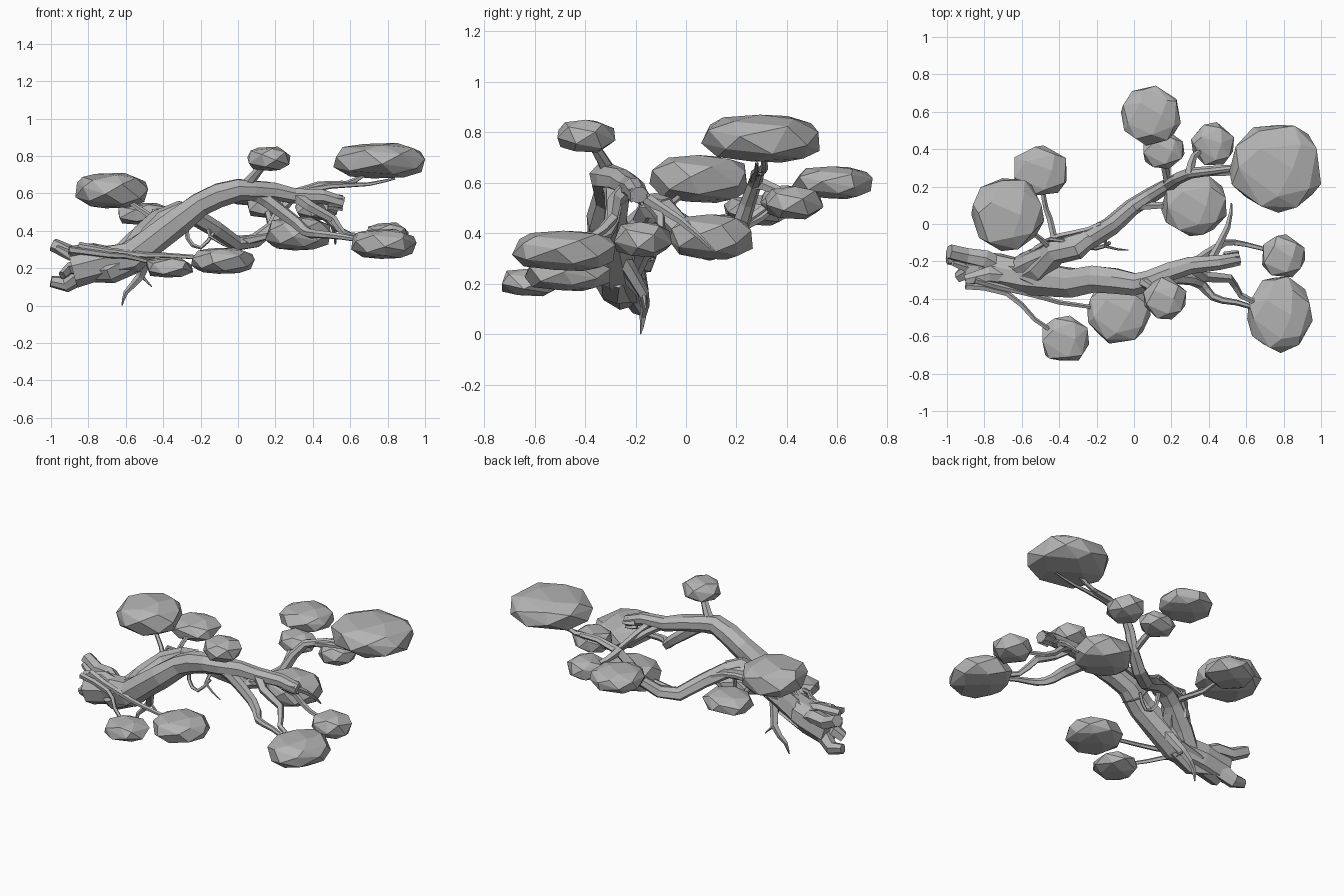
import bpy
import bmesh
import math
import random
from mathutils import Vector

random.seed(4)

cube = bpy.data.objects.get("Cube")
if cube:
    bpy.data.objects.remove(cube, do_unlink=True)

grey = bpy.data.materials.new("plain grey")
grey.use_nodes = True
grey.diffuse_color = (.46, .46, .46, 1)
grey.node_tree.nodes["Principled BSDF"].inputs["Base Color"].default_value = grey.diffuse_color


def finish(name, bm):
    """Turn a bmesh into a flat shaded object."""
    bmesh.ops.recalc_face_normals(bm, faces=bm.faces[:])
    mesh = bpy.data.meshes.new(name)
    bm.to_mesh(mesh)
    bm.free()
    mesh.materials.append(grey)
    obj = bpy.data.objects.new(name, mesh)
    bpy.context.scene.collection.objects.link(obj)


def add_bends(path, wobble):
    """Insert a slightly crooked point on the smooth curve between each pair of points."""
    points = [Vector(p) for p in path]
    bent = [points[0]]
    for i in range(len(points) - 1):
        before = points[max(i - 1, 0)]
        here, there = points[i], points[i + 1]
        after = points[min(i + 2, len(points) - 1)]
        middle = (9 * (here + there) - before - after) / 16
        crook = Vector([random.uniform(-wobble, wobble) for _ in range(3)])
        bent += [middle + crook, there]
    return bent


def limb(name, path, start=.02, end=.01, sides=5, rough=.12):
    """Tapering faceted tube along a crooked path, with ridges running lengthwise."""
    points = add_bends(path, end / 2)
    last = len(points) - 1
    ridges = [1 + random.uniform(-rough, rough) for _ in range(sides)]
    bm = bmesh.new()
    rings = []
    normal = Vector((.1, .2, 1))
    for i, point in enumerate(points):
        tangent = (points[min(i + 1, last)] - points[max(i - 1, 0)]).normalized()
        normal = normal - tangent * normal.dot(tangent)
        if normal.length < .05:
            normal = tangent.orthogonal()
        normal.normalize()
        across = tangent.cross(normal)
        radius = start + (end - start) * i / last
        ring = []
        for side, ridge in enumerate(ridges):
            angle = math.tau * side / sides
            reach = radius * ridge * (1 + random.uniform(-rough, rough) / 2)
            offset = normal * math.cos(angle) + across * math.sin(angle)
            ring.append(bm.verts.new(point + offset * reach))
        rings.append(ring)
    for ring, following in zip(rings, rings[1:]):
        for k in range(sides):
            n = (k + 1) % sides
            bm.faces.new((ring[k], ring[n], following[n], following[k]))
    bm.faces.new(rings[0])
    bm.faces.new(rings[-1])
    finish(name, bm)


def foliage(name, centre, width, depth, height):
    """Faceted pad: hull of points spiralled over a squashed ball; returns its centre."""
    size = Vector((width, depth, height))
    count = 20 if width < .3 else 28
    spread = []
    for i in range(count):
        z = 1 - (2 * i + 1) / count
        angle = i * math.pi * (3 - math.sqrt(5)) + random.uniform(-.2, .2)
        flat = math.sqrt(1 - z * z) ** .8
        rise = math.copysign(abs(z) ** .75, z)
        spread.append(Vector((flat * math.cos(angle), flat * math.sin(angle), rise)))
    # Fit the jittered points to the pad's size
    for axis in range(3):
        values = [p[axis] for p in spread]
        low, high = min(values), max(values)
        for p in spread:
            p[axis] = centre[axis] + size[axis] * ((p[axis] - low) / (high - low) - .5)
    bm = bmesh.new()
    for p in spread:
        bm.verts.new(p)
    bmesh.ops.convex_hull(bm, input=bm.verts[:])
    bmesh.ops.dissolve_limit(bm, angle_limit=math.radians(9), verts=bm.verts[:], edges=bm.edges[:])
    finish(name, bm)
    return Vector(centre)


# Foliage pads
large_pad = foliage("foliage_large", (.755, .295, .775), width=.49, depth=.47, height=.19)
back_pad = foliage("foliage_back", (.09, .58, .6), width=.32, depth=.32, height=.13)
back_small_pad = foliage("foliage_back_small", (.16, .39, .53), width=.22, depth=.19, height=.12)
back_left_pad = foliage("foliage_back_left", (.42, .43, .52), width=.23, depth=.23, height=.13)
middle_pad = foliage("foliage_middle", (.32, .1, .385), width=.35, depth=.33, height=.18)
right_pad = foliage("foliage_right", (-.675, .05, .615), width=.39, depth=.39, height=.19)
right_small_pad = foliage("foliage_right_small", (-.5, .285, .49), width=.28, depth=.27, height=.12)
front_small_pad = foliage("foliage_front_small", (-.365, -.61, .205), width=.25, depth=.24, height=.11)
front_pad = foliage("foliage_front", (-.08, -.47, .24), width=.34, depth=.34, height=.14)
crown_pad = foliage("foliage_crown", (.165, -.395, .785), width=.23, depth=.23, height=.13)
left_pad = foliage("foliage_left", (.78, -.485, .33), width=.35, depth=.41, height=.16)
left_small_pad = foliage("foliage_left_small", (.8, -.17, .375), width=.23, depth=.23, height=.14)

# Main trunk arching to the left, with a broken tip
main = [Vector(p) for p in ((-.88, -.24, .19), (-.56, -.28, .26), (-.32, -.31, .45), (-.1, -.3, .59),
                            (.08, -.3, .615), (.3, -.22, .585), (.56, -.185, .55))]
root, bole, rise, arch, crest, fork, tip = main
limb("main_trunk", main, start=.1, end=.035, sides=8)
for i in range(5):
    turn = math.tau * i / 5
    splay = Vector((0, math.cos(turn), math.sin(turn))) * .03
    limb("broken_tip", [fork.lerp(tip, .7) + splay, tip + splay * 1.2], start=.016, end=.008, sides=4)

# Second trunk: over a hump, down, then up to the back
second = [Vector(p) for p in ((-.65, -.26, .23), (-.42, -.15, .45), (-.24, -.08, .49), (-.01, .09, .335),
                              (.18, .21, .42), (.3, .27, .6), (.55, .3, .65))]
crotch, shoulder, hump, dip, climb, elbow, reach_end = second
limb("second_trunk", second, start=.07, end=.018, sides=7)
limb("second_trunk_flare", [bole, shoulder, hump], start=.08, end=.05, sides=7)

# Split, jagged base merging into the main trunk
limb("base_lower", [(-1, -.19, .13), (-.82, -.22, .185), bole], start=.03, end=.09, sides=7, rough=.2)
limb("base_lower_front", [(-.94, -.28, .16), (-.8, -.28, .2), bole], start=.03, end=.08, sides=6, rough=.2)
limb("base_upper", [(-.99, -.15, .325), (-.8, -.19, .28), (-.6, -.25, .29), rise], start=.035, end=.06, sides=6, rough=.2)
limb("base_upper_front", [(-.9, -.3, .29), (-.7, -.28, .27), bole], start=.03, end=.07, sides=6, rough=.2)
limb("base_splinter", [(-.97, -.21, .31), (-.8, -.24, .27), bole], start=.015, end=.06)

# Branches from the second trunk to its pads
limb("large_pad_branch", [elbow, (.5, .27, .64), (.7, .28, .65), (.84, .28, .68)], end=.006)
limb("large_pad_fork", [reach_end, (.63, .31, .67), large_pad], start=.018)
limb("back_left_branch", [elbow, (.32, .36, .57), back_left_pad], start=.03)
limb("back_branch", [climb, (.16, .32, .5), (.12, .47, .56), back_pad], start=.025)
limb("back_small_branch", [climb, (.18, .3, .46), back_small_pad])
limb("middle_branch", [dip, (.15, .1, .37), middle_pad], start=.025)
limb("right_branch", [shoulder, (-.5, -.08, .5), right_pad])
limb("right_small_branch", [shoulder, (-.45, .03, .44), (-.48, .13, .46), right_small_pad])

# Branches from the main trunk to its pads
limb("crown_branch", [crest.lerp(arch, .3), (.08, -.33, .69), crown_pad], start=.035, end=.018, sides=6)
limb("front_small_branch", [(-.9, -.33, .3), (-.68, -.37, .27), (-.53, -.51, .25), front_small_pad])
limb("front_branch", [(-.85, -.3, .32), (-.58, -.37, .28), (-.4, -.42, .27), front_pad])
limb("left_branch", [crest, (.24, -.29, .5), (.36, -.32, .4), (.42, -.39, .385), (.55, -.42, .37), left_pad],
     start=.045, sides=6)
limb("left_upper_branch", [fork, (.38, -.28, .53), (.51, -.29, .46), (.57, -.38, .38), left_pad], start=.034)
limb("left_small_branch", [fork, (.48, -.1, .46), (.6, -.11, .38), left_small_pad], start=.025)
limb("bare_branch", [fork.lerp(tip, .4), (.5, -.02, .45), (.52, .11, .33)], start=.025, end=.005)

# Hanging roots and creeping twigs
limb("long_root", [bole.lerp(rise, .5), (-.52, -.17, .16), (-.6, -.17, .07), (-.62, -.18, 0)], start=.035, end=.003)
limb("short_root", [(-.53, -.17, .17), (-.46, -.16, .1)], start=.012, end=.003)
limb("loop_root", [hump.lerp(shoulder, .2), (-.27, -.12, .36), (-.2, -.13, .31), (-.13, -.1, .39)], start=.014)
limb("hanging_root", [hump.lerp(dip, .4), (-.15, -.12, .37), (-.03, -.14, .3)], start=.014, end=.003)
limb("creeping_twig", [(-.56, -.17, .33), (-.45, -.09, .45), (-.33, -.05, .48), (-.18, 0, .46)], end=.014)
limb("knot_twig", [(-.5, -.12, .36), (-.45, -.08, .51), (-.33, -.1, .5)], start=.014)
